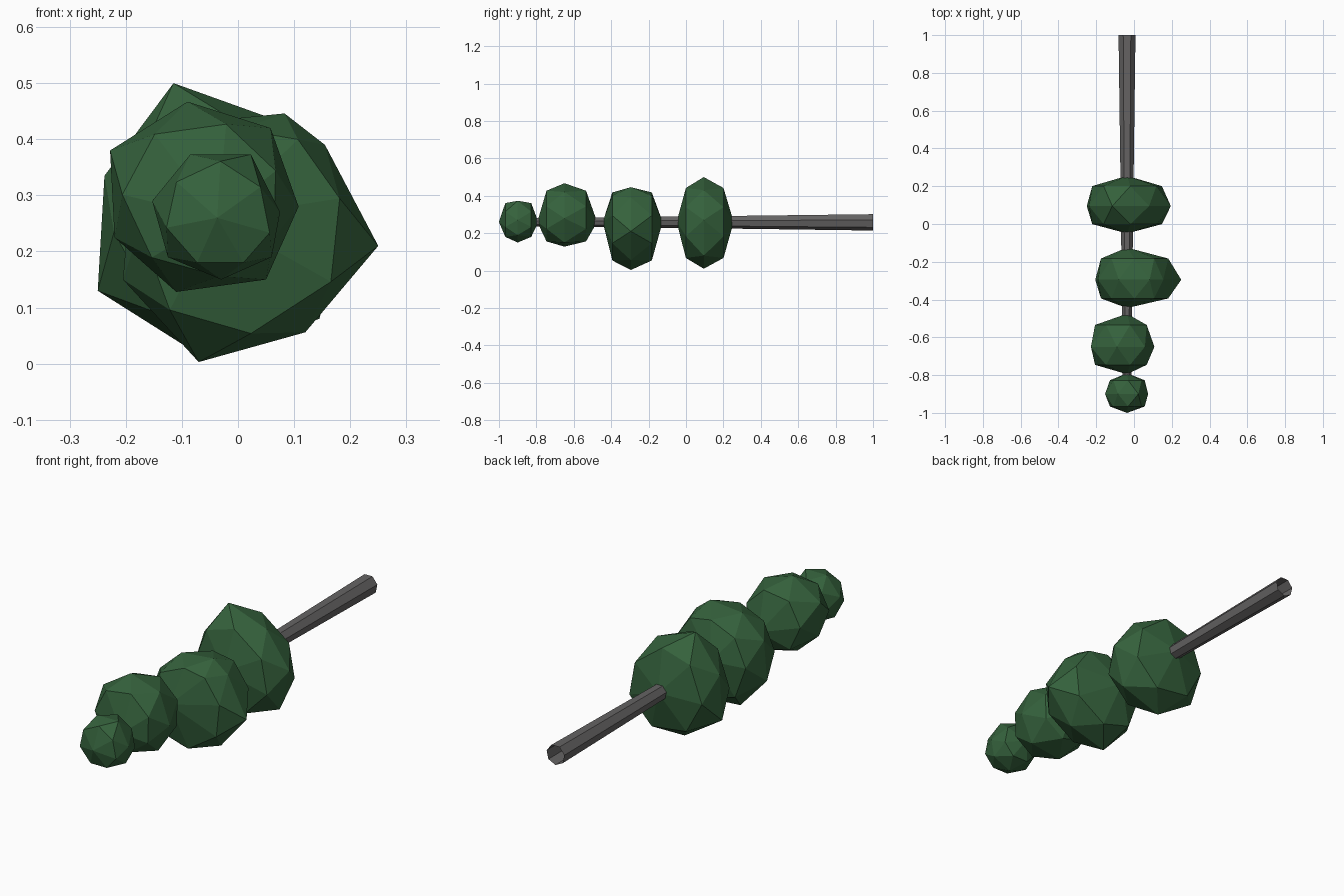
import bpy, bmesh, math
from mathutils import Vector

if "Cube" in bpy.data.objects:
    bpy.data.objects.remove(bpy.data.objects["Cube"])

AX, AZ = -0.037, 0.26  # trunk axis


def material(name, c):
    m = bpy.data.materials.new(name)
    m.diffuse_color = (*c, 1)
    m.use_nodes = True
    m.node_tree.nodes["Principled BSDF"].inputs["Base Color"].default_value = m.diffuse_color
    return m


def finish(bm, name, mat):
    bmesh.ops.recalc_face_normals(bm, faces=bm.faces)
    me = bpy.data.meshes.new(name)
    bm.to_mesh(me)
    bm.free()
    me.materials.append(mat)
    ob = bpy.data.objects.new(name, me)
    bpy.context.collection.objects.link(ob)


green = material("foliage_green", (0.035, 0.12, 0.045))
grey = material("bark_grey", (0.13, 0.125, 0.125))


# Faceted clump: two poles, a wide equator and two narrower staggered rings
def clump(name, y0, y1, ymid, equator):
    bm = bmesh.new()
    pts = [Vector((x, ymid, z)) for x, z in equator]
    center = sum(pts, Vector()) / len(pts)
    out = list(pts)
    for end in (y0, y1):
        out.append(Vector((AX, end, AZ)))
        for i, p in enumerate(pts):
            q = center + ((p + pts[i - 1]) / 2 - center) * 0.89
            q.y = ymid + (end - ymid) * 0.66
            out.append(q)
    for p in out:
        bm.verts.new(p)
    res = bmesh.ops.convex_hull(bm, input=bm.verts)
    loose = [v for v in bm.verts if not v.link_faces]
    bmesh.ops.delete(bm, geom=loose, context='VERTS')
    finish(bm, name, green)


clump("foliage_base", -0.05, 0.255, 0.095,
      [(-.115, .50), (.08, .43), (.195, .27), (.145, .08), (-.06, .01), (-.25, .13), (-.238, .335)])
clump("foliage_lower", -0.445, -0.125, -0.295,
      [(.083, .446), (.155, .39), (.25, .21), (.12, .056), (-.07, .003), (-.205, .15), (-.19, .33), (-.08, .43)])
clump("foliage_upper", -0.795, -0.475, -0.65,
      [(-.09, .467), (.058, .42), (.108, .28), (.05, .15), (-.11, .128), (-.22, .225), (-.228, .38)])
clump("foliage_tip", -1.0, -0.79, -0.9,
      [(-.085, .373), (.023, .373), (.075, .27), (.06, .19), (-.03, .15), (-.125, .19), (-.153, .29)])

# Tapered, open-ended seven-sided trunk
bm = bmesh.new()
rings = []
for y, r in ((1.0, 0.046), (0.2, 0.035), (-0.9, 0.022)):
    rings.append([bm.verts.new((AX + r * math.cos(a), y, AZ + r * math.sin(a)))
                  for a in (math.tau * (i + 0.25) / 7 for i in range(7))])
for a, b in zip(rings, rings[1:]):
    for i in range(7):
        bm.faces.new((a[i - 1], a[i], b[i], b[i - 1]))
finish(bm, "trunk", grey)
